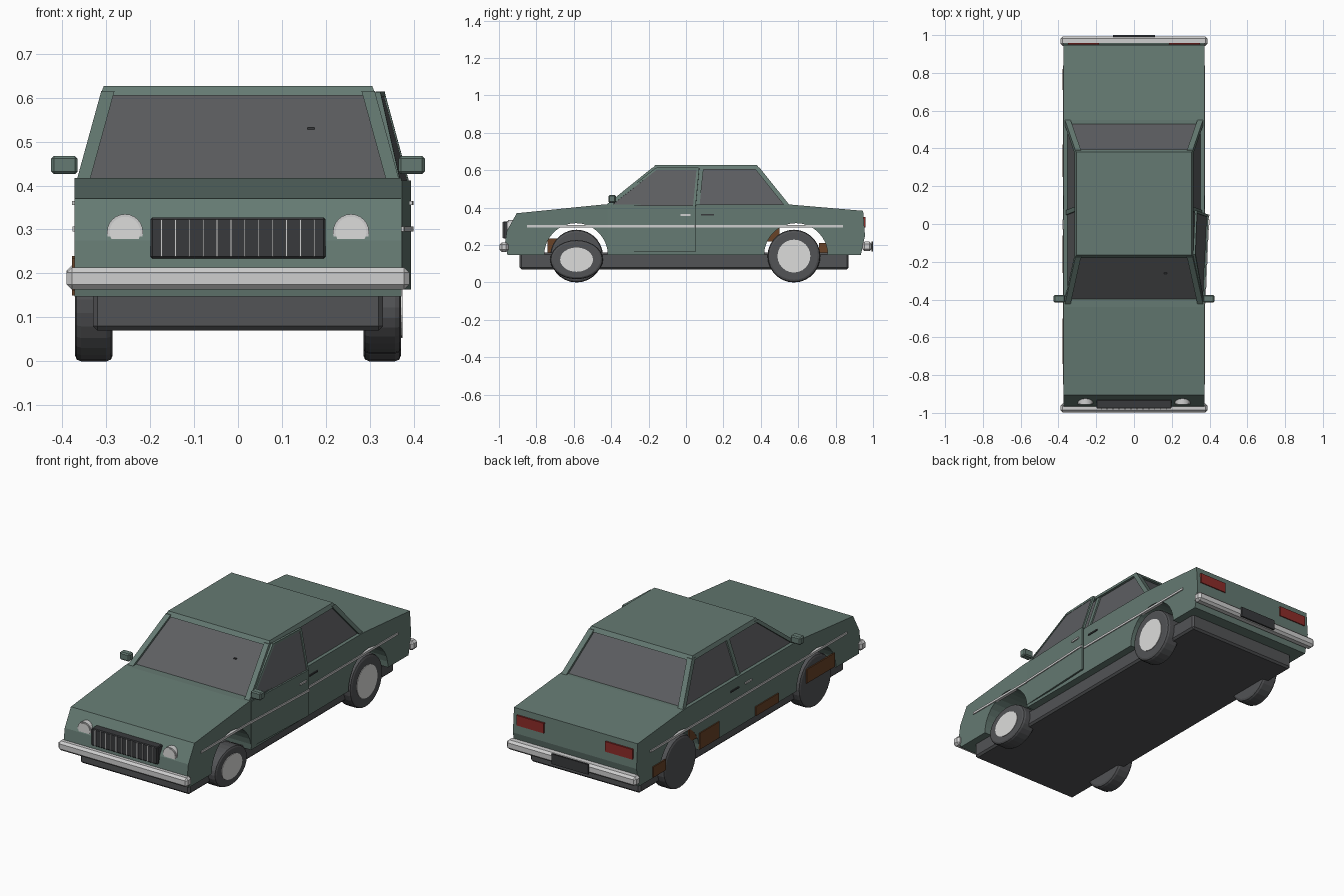
import bpy, bmesh, math
from mathutils import Matrix, Vector

if "Cube" in bpy.data.objects:
    bpy.data.objects.remove(bpy.data.objects["Cube"], do_unlink=True)


def material(name, r, g, b):
    m = bpy.data.materials.new(name)
    m.use_nodes = True
    m.diffuse_color = (r, g, b, 1)
    m.node_tree.nodes["Principled BSDF"].inputs["Base Color"].default_value = (r, g, b, 1)
    return m


GREEN = material("body_green", 0.13, 0.195, 0.17)
GLASS = material("window_grey", 0.11, 0.113, 0.12)
RUBBER = material("dark_rubber", 0.085, 0.087, 0.092)
CHROME = material("chrome", 0.62, 0.62, 0.62)
LAMP = material("lamp_white", 0.72, 0.72, 0.71)
BLACK = material("black_trim", 0.04, 0.042, 0.045)
RED = material("tail_red", 0.27, 0.025, 0.022)
RUST = material("rust_brown", 0.14, 0.055, 0.02)


def finish(bm, name, mat, bevel=0):
    if bevel:
        bmesh.ops.bevel(bm, geom=bm.edges[:], offset=bevel, segments=1, affect="EDGES")
    bmesh.ops.recalc_face_normals(bm, faces=bm.faces[:])
    mesh = bpy.data.meshes.new(name)
    bm.to_mesh(mesh)
    bm.free()
    mesh.materials.append(mat)
    ob = bpy.data.objects.new(name, mesh)
    bpy.context.collection.objects.link(ob)
    return ob


def box(name, mat, x, y, z, bevel=0):
    """Box from (low, high) ranges."""
    bm = bmesh.new()
    lo, hi = zip(x, y, z)
    size = [b - a for a, b in zip(lo, hi)]
    mid = [(a + b) / 2 for a, b in zip(lo, hi)]
    bmesh.ops.create_cube(bm, size=1, matrix=Matrix.Translation(mid) @ Matrix.Diagonal((*size, 1)))
    return finish(bm, name, mat, bevel)


def hull(name, mat, points):
    bm = bmesh.new()
    for p in points:
        bm.verts.new(p)
    bmesh.ops.convex_hull(bm, input=bm.verts[:])
    return finish(bm, name, mat)


def bar(name, mat, a, b, wx, wy):
    """Slanted bar with a rectangular horizontal section."""
    return hull(name, mat, [(p[0] + sx * wx / 2, p[1] + sy * wy / 2, p[2])
                            for p in (a, b) for sx in (-1, 1) for sy in (-1, 1)])


def disc(name, mat, radius, depth, centre, axis, sides=24, bevel=0, squash=1.0):
    bm = bmesh.new()
    bmesh.ops.create_cone(bm, cap_ends=True, segments=sides, radius1=radius,
                          radius2=radius, depth=depth)
    if bevel:
        rims = [e for e in bm.edges if any(len(f.verts) > 4 for f in e.link_faces)]
        bmesh.ops.bevel(bm, geom=rims, offset=bevel, segments=2, affect="EDGES", profile=0.5)
    turn = Matrix.Rotation(math.pi / 2, 4, "Y" if axis == "x" else "X")
    bm.transform(Matrix.Translation(centre) @ Matrix.Diagonal((1, 1, squash, 1)) @ turn)
    return finish(bm, name, mat)


# Body shell: side profile with both wheel arches, extruded across the width
HALF, SILL, ARCH = 0.372, 0.147, 0.17
profile = [(-0.955, SILL)]
for cy in (-0.588, 0.588):
    for i in range(17):
        a = math.pi * (1 - i / 16)
        profile.append((cy + ARCH * math.cos(a), SILL + ARCH * math.sin(a)))
profile += [(0.935, SILL), (0.957, 0.25), (0.947, 0.383), (0.55, 0.417),
            (-0.44, 0.417), (-0.905, 0.37), (-0.958, 0.275), (-0.967, 0.215)]
bm = bmesh.new()
face = bm.faces.new([bm.verts.new((-HALF, y, z)) for y, z in profile])
ext = bmesh.ops.extrude_face_region(bm, geom=[face])
bmesh.ops.translate(bm, vec=(2 * HALF, 0, 0),
                    verts=[g for g in ext["geom"] if isinstance(g, bmesh.types.BMVert)])
finish(bm, "body_shell", GREEN)

box("chassis", RUBBER, (-0.33, 0.33), (-0.89, 0.87), (0.07, 0.16), 0.01)

# Cabin: glass block, roof and pillars
hull("cabin_glass", GLASS,
     [(s * 0.355, y, 0.41) for s in (-1, 1) for y in (-0.405, 0.535)] +
     [(s * 0.298, y, 0.615) for s in (-1, 1) for y in (-0.155, 0.372)])
hull("roof", GREEN,
     [(s * 0.314, y, 0.605) for s in (-1, 1) for y in (-0.18, 0.395)] +
     [(s * 0.305, y, 0.627) for s in (-1, 1) for y in (-0.165, 0.38)])
for s, side in ((1, "left"), (-1, "right")):
    bar("front_pillar_" + side, GREEN, (s * 0.352, -0.415, 0.412), (s * 0.296, -0.163, 0.615), 0.03, 0.03)
    bar("rear_pillar_" + side, GREEN, (s * 0.352, 0.54, 0.412), (s * 0.296, 0.377, 0.615), 0.03, 0.03)
    bar("centre_pillar_" + side, GREEN, (s * 0.352, 0.06, 0.412), (s * 0.297, 0.082, 0.615), 0.02, 0.025)
    x = sorted((s * 0.365, s * 0.425))
    box("mirror_" + side, GREEN, x, (-0.415, -0.375), (0.426, 0.467), 0.006)
    x = sorted((s * 0.36, s * 0.377))
    box("side_stripe_" + side, CHROME, x, (-0.85, 0.84), (0.295, 0.307))
    box("rear_handle_" + side, BLACK, x, (0.08, 0.15), (0.357, 0.365))

# Front door, left slightly ajar on one side
door = [box("door_panel", GREEN, (0.364, 0.374), (-0.42, 0.05), (0.163, 0.412)),
        box("door_stripe", CHROME, (0.373, 0.379), (-0.42, 0.05), (0.295, 0.307)),
        box("door_handle", CHROME, (0.373, 0.381), (-0.03, 0.025), (0.356, 0.365)),
        hull("door_glass", GLASS, [(x + d, y, z) for d in (0, 0.006) for x, y, z in
                                   ((0.36, -0.4, 0.41), (0.36, 0.045, 0.41),
                                    (0.304, 0.06, 0.61), (0.304, -0.15, 0.61))]),
        bar("door_rear_frame", GREEN, (0.363, 0.045, 0.41), (0.307, 0.062, 0.613), 0.012, 0.014),
        bar("door_front_frame", GREEN, (0.363, -0.41, 0.41), (0.307, -0.155, 0.613), 0.012, 0.018),
        box("door_top_frame", GREEN, (0.302, 0.314), (-0.16, 0.065), (0.602, 0.614))]
hinge = Vector((0.374, -0.42, 0))
swing = Matrix.Translation(hinge) @ Matrix.Rotation(-0.042, 4, "Z") @ Matrix.Translation(-hinge)
for part in door:
    part.data.transform(swing)
box("right_door_handle", CHROME, (-0.378, -0.36), (-0.03, 0.025), (0.356, 0.365))

# Wheels: hubcaps remain on one side, where the front tyre is flat
for end, cy in (("front", -0.585), ("rear", 0.577)):
    for s, side in ((1, "left"), (-1, "right")):
        flat = end == "front" and s > 0
        cz, squash = (0.122, 0.74) if flat else (0.141, 1.0)
        name = end + "_" + side
        disc("tyre_" + name, RUBBER, 0.141, 0.086, (s * 0.328, cy, cz), "x", 28, 0.014, squash)
        if s > 0:
            disc("hubcap_" + name, LAMP, 0.088, 0.012, (0.368, cy, cz), "x", 24, 0, squash)

# Bumpers and number plate
box("front_bumper", CHROME, (-0.39, 0.39), (-0.997, -0.95), (0.163, 0.214), 0.012)
box("rear_bumper", CHROME, (-0.39, 0.39), (0.943, 0.993), (0.167, 0.218), 0.012)
box("number_plate", BLACK, (-0.11, 0.11), (0.991, 1.0), (0.165, 0.22))

# Grille with upright slats
box("grille", BLACK, (-0.199, 0.199), (-0.977, -0.93), (0.234, 0.327), 0.004)
for i in range(12):
    x = -0.174 + i * 0.0316
    box("grille_slat", CHROME, (x - 0.002, x + 0.002), (-0.981, -0.97), (0.238, 0.323))

# Lamps, half sunk into the sloping nose
for s in (-1, 1):
    disc("headlamp_rim", CHROME, 0.041, 0.05, (s * 0.257, -0.928, 0.294), "y")
    disc("headlamp_lens", LAMP, 0.035, 0.05, (s * 0.257, -0.931, 0.294), "y")
    x = sorted((s * 0.185, s * 0.35))
    box("tail_lamp", RED, x, (0.93, 0.959), (0.295, 0.35))

# Rust patches along the right side
for low, high, z0, z1 in ((-0.74, -0.5, 0.16, 0.235), (-0.26, -0.06, 0.15, 0.2),
                          (0.25, 0.42, 0.152, 0.24), (0.71, 0.82, 0.152, 0.21)):
    box("rust_patch", RUST, (-0.378, -0.37), (low, high), (z0, z1))
box("inner_rust_patch", RUST, (-0.371, -0.363), (0.41, 0.5), (0.22, 0.29))

# Small chip on the windscreen
box("glass_chip", BLACK, (0.158, 0.174), (-0.265, -0.255), (0.528, 0.532))
